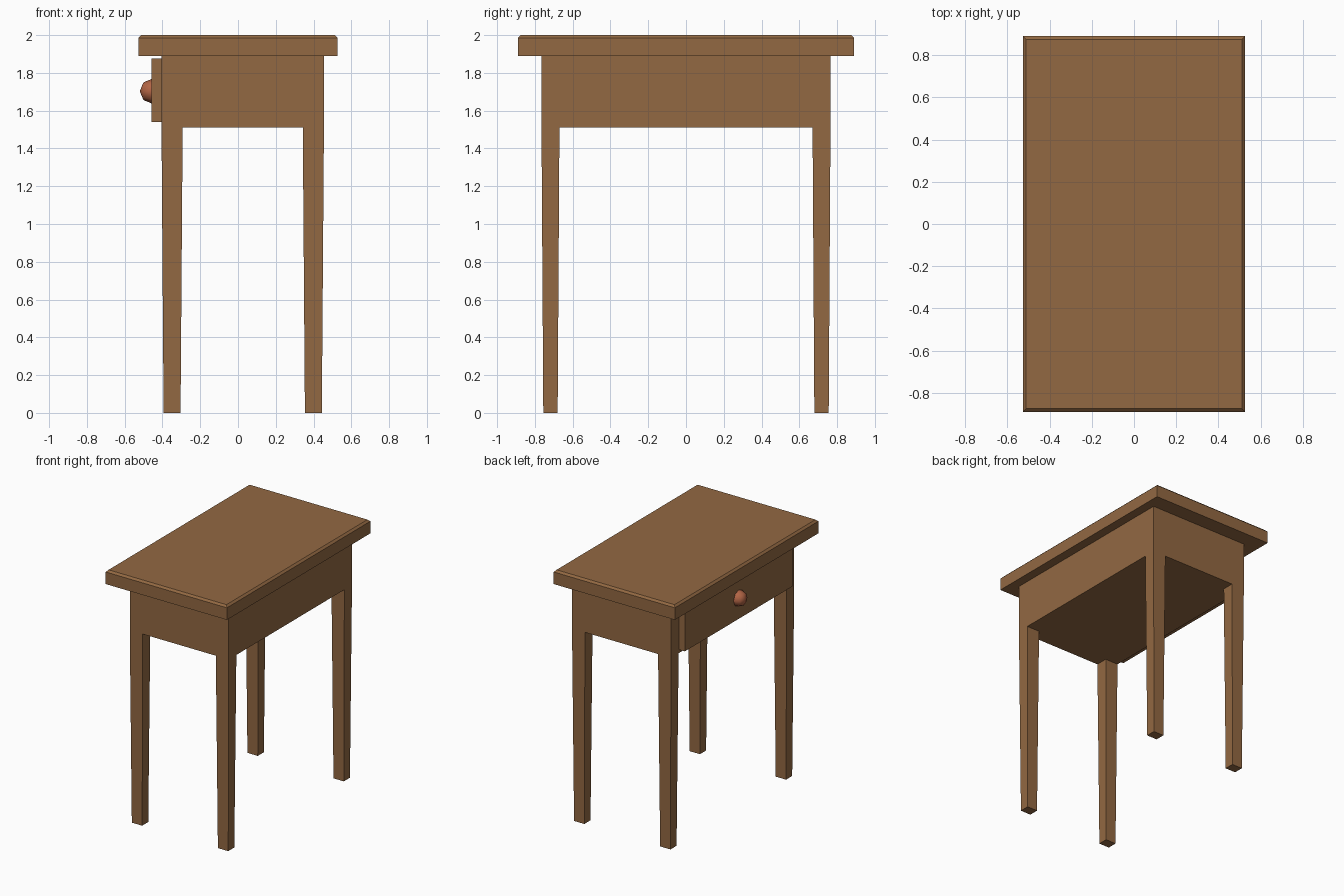
import bpy, bmesh
from math import pi
from mathutils import Matrix, Vector

if "Cube" in bpy.data.objects:
    bpy.data.objects.remove(bpy.data.objects["Cube"])


def material(name, color):
    m = bpy.data.materials.new(name)
    m.diffuse_color = (*color, 1)
    m.use_nodes = True
    m.node_tree.nodes["Principled BSDF"].inputs["Base Color"].default_value = m.diffuse_color
    return m


WOOD = material("wood", (0.29, 0.14, 0.055))
COPPER = material("copper", (0.45, 0.13, 0.06))


def finish(bm, name, mat):
    bmesh.ops.recalc_face_normals(bm, faces=bm.faces[:])
    mesh = bpy.data.meshes.new(name)
    bm.to_mesh(mesh)
    bm.free()
    mesh.materials.append(mat)
    ob = bpy.data.objects.new(name, mesh)
    bpy.context.collection.objects.link(ob)
    return ob


def box(lo, hi):
    bm = bmesh.new()
    lo, hi = Vector(lo), Vector(hi)
    bmesh.ops.create_cube(bm, size=1, matrix=Matrix.Translation((lo + hi) / 2)
                          @ Matrix.Diagonal((*(hi - lo), 1)))
    return bm


# tabletop with chamfered upper rim
bm = box((-0.527, -0.89, 1.89), (0.527, 0.89, 2.0))
rim = [e for e in bm.edges if all(v.co.z > 1.99 for v in e.verts)]
bmesh.ops.bevel(bm, geom=rim, offset=0.015, segments=1, affect='EDGES')
finish(bm, "tabletop", WOOD)

# frame: apron box cut at the leg lines, corner faces pulled down into tapered legs
bm = box((-0.405, -0.765, 1.512), (0.455, 0.765, 1.89))
for co, no in (((-0.293, 0, 0), (1, 0, 0)), ((0.343, 0, 0), (1, 0, 0)),
               ((0, -0.67, 0), (0, 1, 0)), ((0, 0.67, 0), (0, 1, 0))):
    bmesh.ops.bisect_plane(bm, geom=bm.verts[:] + bm.edges[:] + bm.faces[:],
                           plane_co=co, plane_no=no)
corners = []
for f in bm.faces:
    c = f.calc_center_median()
    if f.normal.z < -0.9 and abs(c.y) > 0.67 and abs(c.x - 0.025) > 0.318:
        corners.append(f)
for foot in bmesh.ops.extrude_discrete_faces(bm, faces=corners)["faces"]:
    c = foot.calc_center_median()
    for v in foot.verts:
        v.co = Vector((c.x + (v.co.x - c.x) * 0.8, c.y + (v.co.y - c.y) * 0.8, 0))
finish(bm, "apron_and_legs", WOOD)

# drawer front between the legs
finish(box((-0.458, -0.668, 1.54), (-0.40, 0.668, 1.875)), "drawer_front", WOOD)

# low-sided round knob
bm = bmesh.new()
bmesh.ops.create_uvsphere(bm, u_segments=8, v_segments=4, radius=0.066,
                          matrix=Matrix.Translation((-0.454, 0, 1.703))
                          @ Matrix.Rotation(pi / 2, 4, 'Y'))
for f in bm.faces:
    f.smooth = True
finish(bm, "drawer_knob", COPPER)
